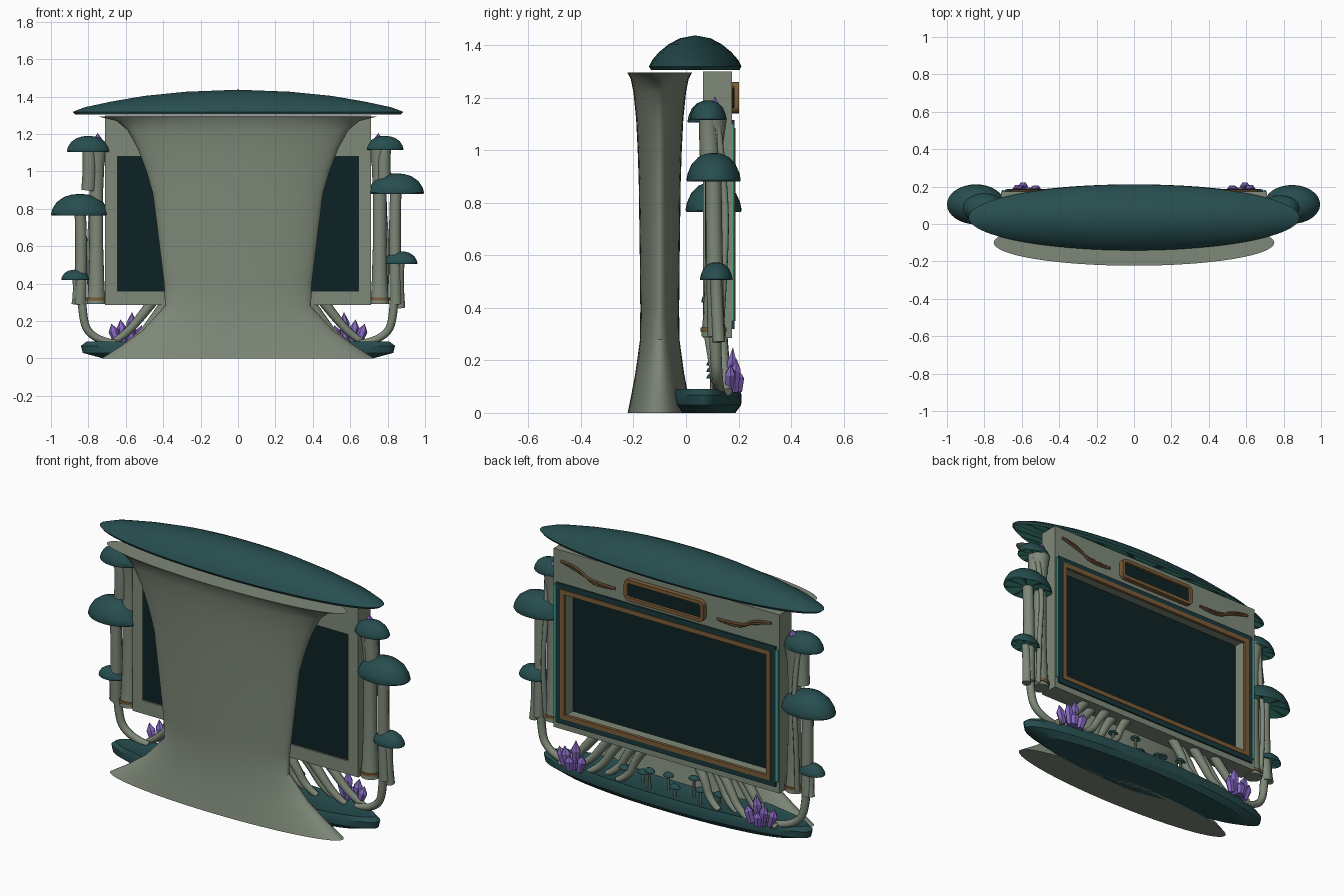
import bpy, bmesh, math
from mathutils import Vector, Matrix

cube = bpy.data.objects.get("Cube")
if cube:
    bpy.data.objects.remove(cube, do_unlink=True)


def material(name, rgb):
    m = bpy.data.materials.new(name)
    m.use_nodes = True
    m.diffuse_color = (*rgb, 1)
    m.node_tree.nodes["Principled BSDF"].inputs["Base Color"].default_value = (*rgb, 1)
    return m


STONE = material("grey stone", (0.21, 0.25, 0.19))
TEAL = material("dark teal", (0.02, 0.075, 0.078))
SCREEN = material("black teal glass", (0.004, 0.016, 0.018))
TRIM = material("deep teal trim", (0.01, 0.04, 0.043))
GLOW = material("bright teal", (0.06, 0.36, 0.28))
GOLD = material("dull gold", (0.2, 0.11, 0.04))
BROWN = material("brown vine", (0.1, 0.055, 0.025))
PURPLE = material("violet crystal", (0.24, 0.14, 0.55))


def finish(name, bm, mats, smooth=None):
    bmesh.ops.recalc_face_normals(bm, faces=bm.faces)
    mesh = bpy.data.meshes.new(name)
    bm.to_mesh(mesh)
    bm.free()
    for m in mats:
        mesh.materials.append(m)
    ob = bpy.data.objects.new(name, mesh)
    bpy.context.collection.objects.link(ob)
    if smooth:
        bpy.ops.object.select_all(action='DESELECT')
        ob.select_set(True)
        bpy.context.view_layer.objects.active = ob
        bpy.ops.object.shade_smooth_by_angle(angle=math.radians(smooth))
    return ob


def box(name, x0, x1, y0, y1, z0, z1, mat):
    bm = bmesh.new()
    bmesh.ops.create_cube(bm, size=1)
    bmesh.ops.scale(bm, vec=(x1 - x0, y1 - y0, z1 - z0), verts=bm.verts)
    bmesh.ops.translate(bm, vec=((x0 + x1) / 2, (y0 + y1) / 2, (z0 + z1) / 2), verts=bm.verts)
    return finish(name, bm, [mat])


def lathe(name, profile, loc, mats, segs=32, flat=1.0, smooth=40, tilt=None):
    """Spin (rx, ry or None, z) rings; the second material stripes downward faces."""
    bm = bmesh.new()
    rings = []
    for rx, ry, z in profile:
        ry = rx * flat if ry is None else ry
        if rx == 0:
            rings.append([bm.verts.new((0, 0, z))] * segs)
        else:
            angles = [2 * math.pi * i / segs for i in range(segs)]
            rings.append([bm.verts.new((rx * math.cos(a), ry * math.sin(a), z)) for a in angles])
    for k in range(len(rings) - 1):
        a, b = rings[k], rings[k + 1]
        for i in range(segs):
            j = (i + 1) % segs
            corners = list(dict.fromkeys((a[i], a[j], b[j], b[i])))
            f = bm.faces.new(corners)
            if len(mats) > 1 and k == 0 and i % 4 != 0:
                f.material_index = 1
    for ring in (rings[0], rings[-1]):
        if ring[0] is not ring[1]:
            bm.faces.new(ring)
    if tilt:
        bmesh.ops.transform(bm, matrix=tilt, verts=bm.verts)
    bmesh.ops.translate(bm, vec=loc, verts=bm.verts)
    return finish(name, bm, mats, smooth)


def tube(name, points, radius, mat, end=1.0, flat=False):
    cu = bpy.data.curves.new(name, 'CURVE')
    cu.dimensions = '3D'
    cu.bevel_depth, cu.bevel_resolution, cu.resolution_u = radius, 2, 6
    cu.use_fill_caps = True
    sp = cu.splines.new('NURBS')
    sp.points.add(len(points) - 1)
    for i, (pt, co) in enumerate(zip(sp.points, points)):
        pt.co = (*co, 1)
        pt.radius = 1 + (end - 1) * i / (len(points) - 1)
    sp.use_endpoint_u, sp.order_u = True, 3
    cu.materials.append(mat)
    ob = bpy.data.objects.new(name, cu)
    bpy.context.collection.objects.link(ob)
    bpy.ops.object.select_all(action='DESELECT')
    ob.select_set(True)
    bpy.context.view_layer.objects.active = ob
    bpy.ops.object.convert(target='MESH')
    bpy.ops.object.shade_smooth_by_angle(angle=math.radians(50))


def cap(name, x, y, z, r, h, segs=32):
    shape = [(0.15, 0.12), (0.97, 0), (1, 0.06), (0.95, 0.3), (0.8, 0.62), (0.55, 0.86), (0.28, 0.97), (0, 1)]
    lathe(name, [(r * a, None, h * b) for a, b in shape], (x, y, z), [TEAL, GLOW], segs, flat=0.69)


def border(name, hx, z0, z1, w, y0, y1, mat):
    box(name + "_top", -hx, hx, y0, y1, z1 - w, z1, mat)
    box(name + "_bottom", -hx, hx, y0, y1, z0, z0 + w, mat)
    for side, s in (("left", 1), ("right", -1)):
        a, b = sorted((s * hx, s * (hx - w)))
        box(f"{name}_{side}", a, b, y0, y1, z0 + w, z1 - w, mat)


def crystal(name, loc, r, h, lean_x=0.0, lean_y=0.0):
    tilt = Matrix.Rotation(lean_x, 4, 'Y') @ Matrix.Rotation(lean_y, 4, 'X')
    lathe(name, [(r * 0.7, None, 0), (r, None, h * 0.65), (0, None, h)], loc, [PURPLE], 6, 0.8, None, tilt)


# Flared oval trunk
trunk = [(0.73, 0.122, 0), (0.62, 0.108, 0.07), (0.51, 0.093, 0.15), (0.39, 0.075, 0.28),
         (0.395, 0.074, 0.4), (0.42, 0.076, 0.6), (0.455, 0.08, 0.88), (0.49, 0.084, 1.0),
         (0.535, 0.09, 1.12), (0.59, 0.1, 1.22), (0.65, 0.11, 1.27), (0.75, 0.123, 1.295)]
lathe("trunk", trunk, (0, -0.1, 0), [STONE], 64, smooth=35)

# Wide roof cap and oval base
roof = [(0.2, 0.05, 1.325), (0.87, 0.168, 1.305), (0.885, 0.176, 1.318), (0.82, 0.164, 1.343), (0.68, 0.138, 1.373),
        (0.5, 0.1, 1.404), (0.28, 0.058, 1.426), (0, 0, 1.437)]
lathe("roof_cap", roof, (0, 0.035, 0), [TEAL, GLOW], 96, smooth=45)
base = [(0.72, 0.118, 0), (0.83, 0.14, 0.03), (0.84, 0.142, 0.068), (0.81, 0.134, 0.09),
        (0.75, 0.12, 0.085), (0, 0, 0.08)]
lathe("base_disc", base, (0, 0.07, 0), [TEAL], 64, smooth=30)

# Display housing
box("housing_top", -0.71, 0.71, 0.065, 0.175, 1.08, 1.3, STONE)
box("housing_bottom", -0.71, 0.71, 0.065, 0.175, 0.285, 0.36, STONE)
box("display_glass", -0.66, 0.66, 0.075, 0.095, 0.35, 1.09, SCREEN)
border("outer_trim", 0.69, 0.32, 1.115, 0.03, 0.17, 0.184, TRIM)
border("gold_trim", 0.66, 0.35, 1.085, 0.026, 0.17, 0.188, GOLD)

# Raised header plate with a sunken panel
bm = bmesh.new()
bmesh.ops.create_cube(bm, size=1)
bmesh.ops.scale(bm, vec=(0.5, 0.035, 0.12), verts=bm.verts)
edges = [e for e in bm.edges if abs((e.verts[0].co - e.verts[1].co).y) > 0.01]
bmesh.ops.bevel(bm, geom=edges, offset=0.03, segments=4, affect='EDGES', profile=0.5)
bmesh.ops.translate(bm, vec=(0, 0.185, 1.2), verts=bm.verts)
bm.normal_update()
back = max(bm.faces, key=lambda f: f.calc_center_median().y)
bmesh.ops.inset_region(bm, faces=[back], thickness=0.02, depth=0)
bmesh.ops.inset_region(bm, faces=[back], thickness=0.002, depth=-0.012)
back.material_index = 1
finish("header_plate", bm, [GOLD, SCREEN])

# Parts repeated on both sides
for side, s in (("left", 1), ("right", -1)):
    a, b = sorted((s * 0.645, s * 0.71))
    box(f"{side}_housing_post", a, b, 0.065, 0.175, 0.36, 1.08, STONE)
    a, b = sorted((s * 0.692, s * 0.706))
    box(f"{side}_glow_strip", a, b, 0.17, 0.183, 0.35, 1.1, GLOW)
    column = [(0.052, None, 0.29), (0.043, None, 0.38), (0.036, None, 0.6), (0.036, None, 0.9),
              (0.042, None, 1.03), (0.056, None, 1.12)]
    lathe(f"{side}_column", column, (s * 0.757, 0.105, 0), [STONE], 16, 0.9)
    lathe(f"{side}_gold_band", [(0.055, None, 0.31), (0.055, None, 0.325)], (s * 0.757, 0.105, 0), [GOLD], 16, 0.9)
    tube(f"{side}_column_vine", [(s * 0.79, 0.13, 0.3), (s * 0.8, 0.15, 0.6), (s * 0.775, 0.15, 0.85),
                                 (s * 0.79, 0.12, 1.1)], 0.014, STONE)
    for k, dx in enumerate((0, 0.025)):
        tube(f"{side}_header_vine_{k}", [(s * 0.66, 0.177, 1.24), (s * 0.55, 0.177, 1.235 - dx),
                                         (s * 0.46, 0.177, 1.15 + dx), (s * 0.32, 0.177, 1.175)], 0.007, BROWN)

    # Arched stem and roots joining housing to base
    tube(f"{side}_arched_stem", [(s * 0.835, 0.11, 0.45), (s * 0.84, 0.11, 0.28), (s * 0.8, 0.12, 0.1),
                                 (s * 0.65, 0.13, 0.08)], 0.025, STONE, 0.75)
    for k in range(5):
        top, foot = 0.16 + 0.075 * k, 0.32 + 0.09 * k
        y = 0.13 - 0.035 * (k % 2)
        tube(f"{side}_root_{k}", [(s * top, y, 0.3), (s * (top + 0.06), y + 0.01, 0.22),
                                  (s * (foot - 0.07), y + 0.02, 0.12), (s * foot, y + 0.03, 0.08)],
             0.028, STONE, 0.6)

    # Crystal clusters
    for k, (x, y, h, lean) in enumerate(((0.575, 0.17, 0.17, -0.05), (0.61, 0.185, 0.13, 0.15),
                                         (0.645, 0.165, 0.11, 0.3), (0.54, 0.185, 0.1, -0.25),
                                         (0.59, 0.2, 0.08, 0.05))):
        crystal(f"{side}_crystal_{k}", (s * x, y, 0.08), 0.027, h, s * lean, -0.05)
    crystal(f"{side}_upper_crystal", (s * 0.75, 0.11, 1.12), 0.022, 0.085)

# Side mushrooms: x, y, cap bottom, radius, cap height, stem bottom, stem radius
mushrooms = [(-0.8, 0.085, 1.105, 0.115, 0.085, 0.9, 0.035), (-0.845, 0.105, 0.765, 0.155, 0.115, 0.29, 0.03),
             (-0.87, 0.11, 0.42, 0.075, 0.055, 0.29, 0.018), (0.785, 0.085, 1.115, 0.1, 0.075, 0.9, 0.035),
             (0.845, 0.105, 0.88, 0.15, 0.11, 0.29, 0.03), (0.87, 0.115, 0.505, 0.09, 0.068, 0.27, 0.022)]
for k, (x, y, z, r, h, foot, sr) in enumerate(mushrooms):
    cap(f"side_mushroom_cap_{k}", x, y, z, r, h)
    inner = x - math.copysign(0.012, x)
    tube(f"side_mushroom_stem_{k}", [(x, y, z + h * 0.3), (inner, y, (z * 2 + foot) / 3),
                                     (x, y + 0.01, foot)], sr, STONE, 1.1)

# Tiny mushrooms on the base
for k in range(8):
    x, y = -0.28 + 0.08 * k, 0.1 + 0.055 * (k % 2)
    top = 0.13 + 0.025 * (k % 3)
    cap(f"tiny_cap_{k}", x, y, top, 0.032, 0.022, 16)
    lathe(f"tiny_stem_{k}", [(0.009, None, 0.07), (0.007, None, top + 0.01)], (x, y, 0), [STONE], 8)
